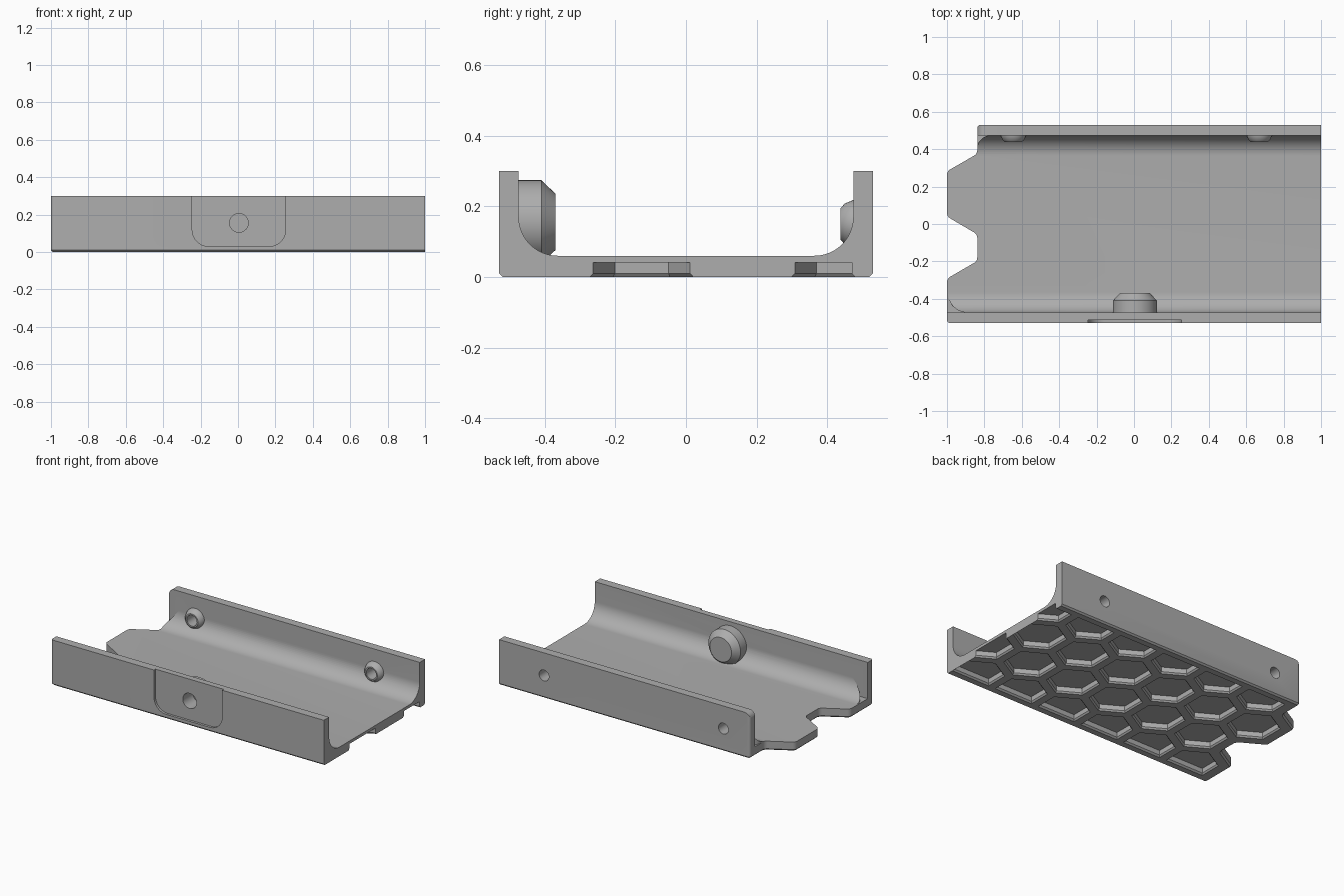
import bpy, bmesh
from math import sin, cos, pi, radians, sqrt

if "Cube" in bpy.data.objects:
    bpy.data.objects.remove(bpy.data.objects["Cube"])

grey = bpy.data.materials.new("mid_grey")
grey.use_nodes = True
colour = (0.42, 0.42, 0.42, 1)
grey.diffuse_color = colour
grey.node_tree.nodes["Principled BSDF"].inputs["Base Color"].default_value = colour


def arc(cx, cy, r, a0, a1, n=12):
    steps = [radians(a0 + (a1 - a0) * i / n) for i in range(n + 1)]
    return [(cx + r * cos(a), cy + r * sin(a)) for a in steps]


def loft(bm, sections):
    """Skin a list of equal-length point loops and cap both ends."""
    loops = [[bm.verts.new(p) for p in s] for s in sections]
    n = len(loops[0])
    for a, b in zip(loops, loops[1:]):
        for i in range(n):
            j = (i + 1) % n
            bm.faces.new((a[i], a[j], b[j], b[i]))
    bm.faces.new(loops[0])
    bm.faces.new(loops[-1])
    bmesh.ops.recalc_face_normals(bm, faces=bm.faces)


def make(name, bm):
    mesh = bpy.data.meshes.new(name)
    bm.to_mesh(mesh)
    bm.free()
    mesh.materials.append(grey)
    ob = bpy.data.objects.new(name, mesh)
    bpy.context.collection.objects.link(ob)
    return ob


def prism(name, pts, axis, lo, hi):
    place = {"X": lambda p, h: (h, p[0], p[1]),
             "Y": lambda p, h: (p[0], h, p[1]),
             "Z": lambda p, h: (p[0], p[1], h)}[axis]
    bm = bmesh.new()
    loft(bm, [[place(p, h) for p in pts] for h in (lo, hi)])
    return make(name, bm)


def turned(name, x, z, rings, n=40):
    """Round part along y from (radius, y) rings."""
    bm = bmesh.new()
    loft(bm, [[(px, y, pz) for px, pz in arc(x, z, r, 0, 360, n)[:-1]] for r, y in rings])
    return make(name, bm)


def boolean(target, tool, op="DIFFERENCE", keep=False):
    mod = target.modifiers.new("cut", "BOOLEAN")
    mod.operation, mod.solver, mod.object = op, "EXACT", tool
    bpy.context.view_layer.objects.active = target
    bpy.ops.object.modifier_apply(modifier=mod.name)
    if not keep:
        bpy.data.objects.remove(tool)


# Channel: U section with filleted inner corners
W, H, INNER, FLOOR, FIL = 0.53, 0.3, 0.474, 0.06, 0.11
half = [(W, 0), (W, H), (INNER, H)] + arc(INNER - FIL, FLOOR + FIL, FIL, 0, -90, 16)
section = half + [(-y, z) for y, z in reversed(half)]
tray = prism("tray", section, "X", -1.1, 1)

# Plan outline with the stepped hexagonal end, soft corners and a bottom chamfer
STEP = -0.838
outline = [(1.0, -W), (1.0, W), (STEP, W), (STEP, 0.375), (-1, 0.282), (-1, 0.04),
           (STEP, -0.055), (STEP, -0.198), (-1, -0.292), (-1, -W)]
bm = bmesh.new()
loft(bm, [[(x, y, z) for x, y in outline] for z in (0, 0.4)])
corners = [e for e in bm.edges if abs(e.verts[0].co.z - e.verts[1].co.z) > 0.1
           and e.verts[0].co.x < 0]
bmesh.ops.bevel(bm, geom=corners, offset=0.018, segments=4, affect="EDGES", profile=0.5)
rim = [e for e in bm.edges if all(v.co.z < 0.001 for v in e.verts)
       and not all(v.co.x > 0.99 for v in e.verts)]
bmesh.ops.bevel(bm, geom=rim, offset=0.01, segments=1, affect="EDGES")
boolean(tray, make("plan_outline", bm), "INTERSECT")

# Rounded cuts: fillet ends above the floor, and the rear wall's top corner
front_end = [(-1.05, -INNER), (-1.05, -0.37)] + arc(-0.89, -0.37, 0.104, 180, 270)
boolean(tray, prism("front_end_cut", front_end, "Z", FLOOR, 0.4))
rear_end = [(-0.9, INNER), (-0.9, 0.40)] + arc(-0.765, 0.40, 0.074, 180, 90)
boolean(tray, prism("rear_end_cut", rear_end, "Z", FLOOR, 0.4))
top_corner = [(-0.9, 0.35), (-0.9, 0.26)] + arc(STEP + 0.04, 0.26, 0.04, 180, 90) + [(-0.798, 0.35)]
boolean(tray, prism("top_corner_cut", top_corner, "Y", 0.4, 0.6))

# Hexagonal pockets in the underside, trimmed along the walls
PITCH, LIMIT = 0.33, 0.47
ROW = PITCH * sqrt(3) / 2
bm = bmesh.new()
for r in range(4):
    cy = 0.16 + (1 - r) * ROW
    for c in range(6):
        cx = -0.79 + PITCH * (c + (0.5 if r % 2 == 0 else 0))
        rings = []
        for radius, z, edge in ((0.17, -0.01, 0.49), (0.152, 0.01, LIMIT), (0.152, 0.041, LIMIT)):
            hexagon = arc(cx, cy, radius, 30, 390, 6)[:-1]
            rings.append([(x, max(-edge, min(edge, y)), z) for x, y in hexagon])
        loft(bm, rings)
boolean(tray, make("pocket_cut", bm))

# Shallow round-cornered recess on the front wall
CX, CZ = 0.005, 0.156
recess = [(CX + 0.25, 0.4)] + arc(CX + 0.16, 0.12, 0.09, 0, -90)
recess += arc(CX - 0.16, 0.12, 0.09, -90, -180) + [(CX - 0.25, 0.4)]
boolean(tray, prism("recess_cut", recess, "Y", -0.6, -0.514))

# Chamfered peg inside the front wall, with a blind hole from outside
peg = turned("peg", CX, CZ, [(0.118, -0.49), (0.118, -0.41), (0.08, -0.37)], 48)
hole = turned("peg_hole_cut", CX, CZ, [(0.05, -0.6), (0.05, -0.41)])
boolean(tray, hole, keep=True)
boolean(peg, hole)

# Raised conical bosses with through holes on the rear wall
bosses = []
for side, x in (("right", -0.645), ("left", 0.67)):
    boss = turned(side + "_boss", x, 0.15, [(0.068, 0.49), (0.068, INNER), (0.058, 0.45), (0.045, 0.438)])
    bore = turned("bore_cut", x, 0.15, [(0.036, 0.4), (0.036, 0.6)])
    boolean(tray, bore, keep=True)
    boolean(boss, bore)
    bosses.append(boss)

# Smooth rounded surfaces, keep crisp edges
bpy.ops.object.select_all(action="DESELECT")
for ob in [tray, peg] + bosses:
    ob.select_set(True)
bpy.context.view_layer.objects.active = tray
bpy.ops.object.shade_smooth_by_angle(angle=pi / 7)
